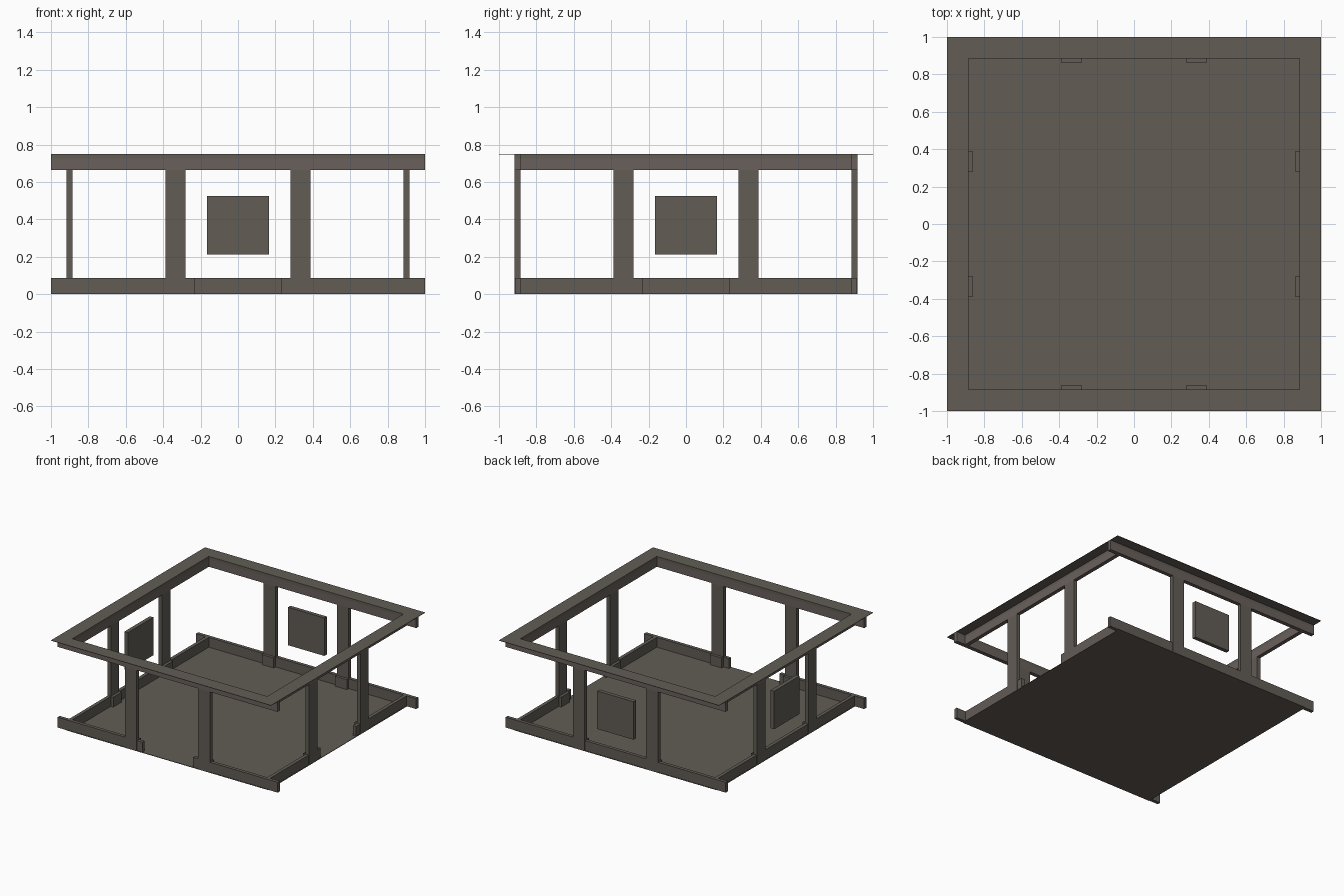
import bpy
import bmesh
from math import pi
from mathutils import Matrix, Vector

default = bpy.data.objects.get("Cube")
if default:
    bpy.data.objects.remove(default, do_unlink=True)

INNER, OUTER = 0.885, 0.917      # wall depth
CURB, BEAM, TOP = 0.085, 0.665, 0.75
EAVE = 1.0


def material(name, rgb):
    mat = bpy.data.materials.new(name)
    mat.use_nodes = True
    color = (*rgb, 1)
    mat.diffuse_color = color
    mat.node_tree.nodes["Principled BSDF"].inputs["Base Color"].default_value = color
    return mat


stone = material("grey brown stone", (0.122, 0.107, 0.091))
trim = material("warm brown trim", (0.142, 0.118, 0.108))


def boxes(name, mat, extents, turn=0):
    """One object from boxes given as (x, y, z) ranges, turned about z."""
    bm = bmesh.new()
    for ranges in extents:
        low = Vector([min(r) for r in ranges])
        high = Vector([max(r) for r in ranges])
        place = Matrix.Translation((low + high) / 2) @ Matrix.Diagonal((*(high - low), 1))
        bmesh.ops.create_cube(bm, size=1, matrix=place)
    bm.transform(Matrix.Rotation(turn, 4, "Z"))
    mesh = bpy.data.meshes.new(name)
    bm.to_mesh(mesh)
    bm.free()
    mesh.materials.append(mat)
    obj = bpy.data.objects.new(name, mesh)
    bpy.context.collection.objects.link(obj)
    return obj


# Floor slab
boxes("floor", stone, [((-OUTER, OUTER), (-OUTER, OUTER), (0, 0.004))])

# Four sides, each laid out along the front and turned into place
wall = (-OUTER, -INNER)
sides = [("front", 0, True), ("left", pi / 2, True),
         ("back", pi, False), ("right", -pi / 2, False)]
for side, turn, doorway in sides:
    # Front and back run through to the eaves, the others stop between them
    half = EAVE if side in ("front", "back") else INNER

    # Low curb, broken by a doorway on two sides
    curb_y = (-OUTER + 0.004, -INNER)
    if doorway:
        curbs = [((s * 0.23, s * half), curb_y, (0, CURB)) for s in (-1, 1)]
    else:
        curbs = [((-half, half), curb_y, (0, CURB))]
    boxes(side + "_curb", stone, curbs, turn)

    # Posts with wider feet
    posts = [((s * 0.28, s * 0.387), wall, (CURB, BEAM)) for s in (-1, 1)]
    feet = [((s * 0.28, s * 0.387), (-OUTER, -0.862), (0, CURB + 0.001)) for s in (-1, 1)]
    boxes(side + "_posts", stone, posts, turn)
    boxes(side + "_post_feet", stone, feet, turn)

    # Roof beam with a band above it
    boxes(side + "_beam", trim, [((-half, half), wall, (BEAM, 0.725))], turn)
    boxes(side + "_upper_band", stone, [((-half, half), wall, (0.725, TOP - 0.003))], turn)

    # Panel hung between the posts on the closed sides
    if not doorway:
        boxes(side + "_panel", stone, [((-0.165, 0.165), wall, (0.213, 0.525))], turn)

# Flat roof rim overhanging the beams
rim_z = (TOP - 0.003, TOP)
rim = [((-EAVE, EAVE), (s * INNER, s * EAVE), rim_z) for s in (-1, 1)]
rim += [((s * INNER, s * EAVE), (-INNER, INNER), rim_z) for s in (-1, 1)]
boxes("roof_rim", stone, rim)
